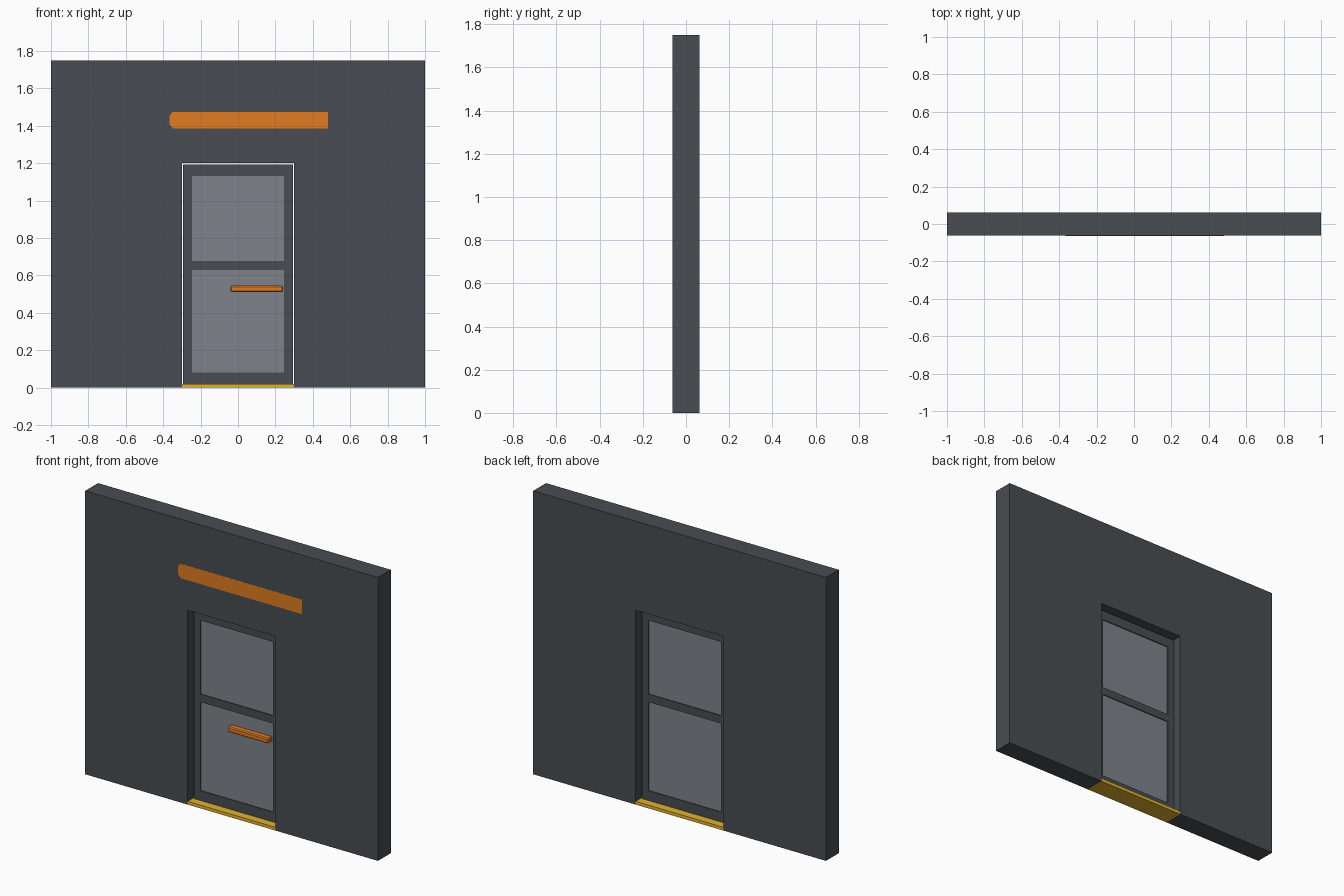
import bpy, bmesh
from mathutils import Vector

if "Cube" in bpy.data.objects:
    bpy.data.objects.remove(bpy.data.objects["Cube"])


def material(name, rgb):
    m = bpy.data.materials.new(name)
    m.diffuse_color = (*rgb, 1)
    m.use_nodes = True
    m.node_tree.nodes["Principled BSDF"].inputs["Base Color"].default_value = m.diffuse_color
    return m


DARK = material("dark_grey", (0.065, 0.075, 0.085))
PANE = material("pane_grey", (0.21, 0.23, 0.26))
ORANGE = material("orange", (0.75, 0.2, 0.015))
YELLOW = material("yellow", (0.75, 0.45, 0.03))


def finish(bm, name, mat):
    bmesh.ops.recalc_face_normals(bm, faces=bm.faces)
    me = bpy.data.meshes.new(name)
    bm.to_mesh(me)
    bm.free()
    me.materials.append(mat)
    ob = bpy.data.objects.new(name, me)
    bpy.context.collection.objects.link(ob)
    return ob


def slab(name, xs, zs, holes, y0, y1, mat):
    """Grid of cells in the xz plane, minus the holes, extruded along y."""
    bm = bmesh.new()
    v = [[bm.verts.new((x, y0, z)) for z in zs] for x in xs]
    for i in range(len(xs) - 1):
        for j in range(len(zs) - 1):
            if (i, j) not in holes:
                bm.faces.new((v[i][j], v[i+1][j], v[i+1][j+1], v[i][j+1]))
    loose = [p for p in bm.verts if not p.link_faces]
    bmesh.ops.delete(bm, geom=loose, context='VERTS')
    ext = bmesh.ops.extrude_face_region(bm, geom=bm.faces[:], use_keep_orig=True)
    top = [g for g in ext["geom"] if isinstance(g, bmesh.types.BMVert)]
    bmesh.ops.translate(bm, verts=top, vec=Vector((0, y1 - y0, 0)))
    bmesh.ops.dissolve_limit(bm, angle_limit=0.01, verts=bm.verts, edges=bm.edges)
    return finish(bm, name, mat)


def box(name, x, y, z, mat):
    return slab(name, x, z, (), *y, mat)


# Wall with the doorway cut out
slab("wall", (-1, -0.3, 0.3, 1), (0, 1.2, 1.75), {(1, 0)}, -0.0625, 0.0625, DARK)

# Door leaf frame with two openings, and the panes set into them
pane_x = (-0.247, 0.247)
pane_z = ((0.08, 0.628), (0.676, 1.132))
slab("door_frame", (-0.293, *pane_x, 0.293), (0.02, *pane_z[0], *pane_z[1], 1.192),
     {(1, 1), (1, 3)}, -0.0125, 0.0125, DARK)
for name, z in zip(("lower_pane", "upper_pane"), pane_z):
    box(name, pane_x, (-0.006, 0.006), z, PANE)

# Threshold across the doorway
box("threshold", (-0.3, 0.3), (-0.0625, 0.0625), (0, 0.02), YELLOW)

# Push bar on the front of the leaf, with chamfered long edges
bar = box("push_bar", (-0.04, 0.24), (-0.047, -0.006), (0.512, 0.545), ORANGE)
bev = bar.modifiers.new("chamfer", 'BEVEL')
bev.width = 0.006
bev.segments = 1

# Strip set flush in the wall above the door, corners clipped at the left
outline = [(-0.345, 1.385), (0.48, 1.385), (0.48, 1.475),
           (-0.35, 1.475), (-0.365, 1.455), (-0.365, 1.405)]
bm = bmesh.new()
face = bm.faces.new([bm.verts.new((x, -0.0629, z)) for x, z in outline])
ext = bmesh.ops.extrude_face_region(bm, geom=[face], use_keep_orig=True)
bmesh.ops.translate(bm, vec=(0, 0.01, 0),
                    verts=[g for g in ext["geom"] if isinstance(g, bmesh.types.BMVert)])
finish(bm, "wall_strip", ORANGE)
